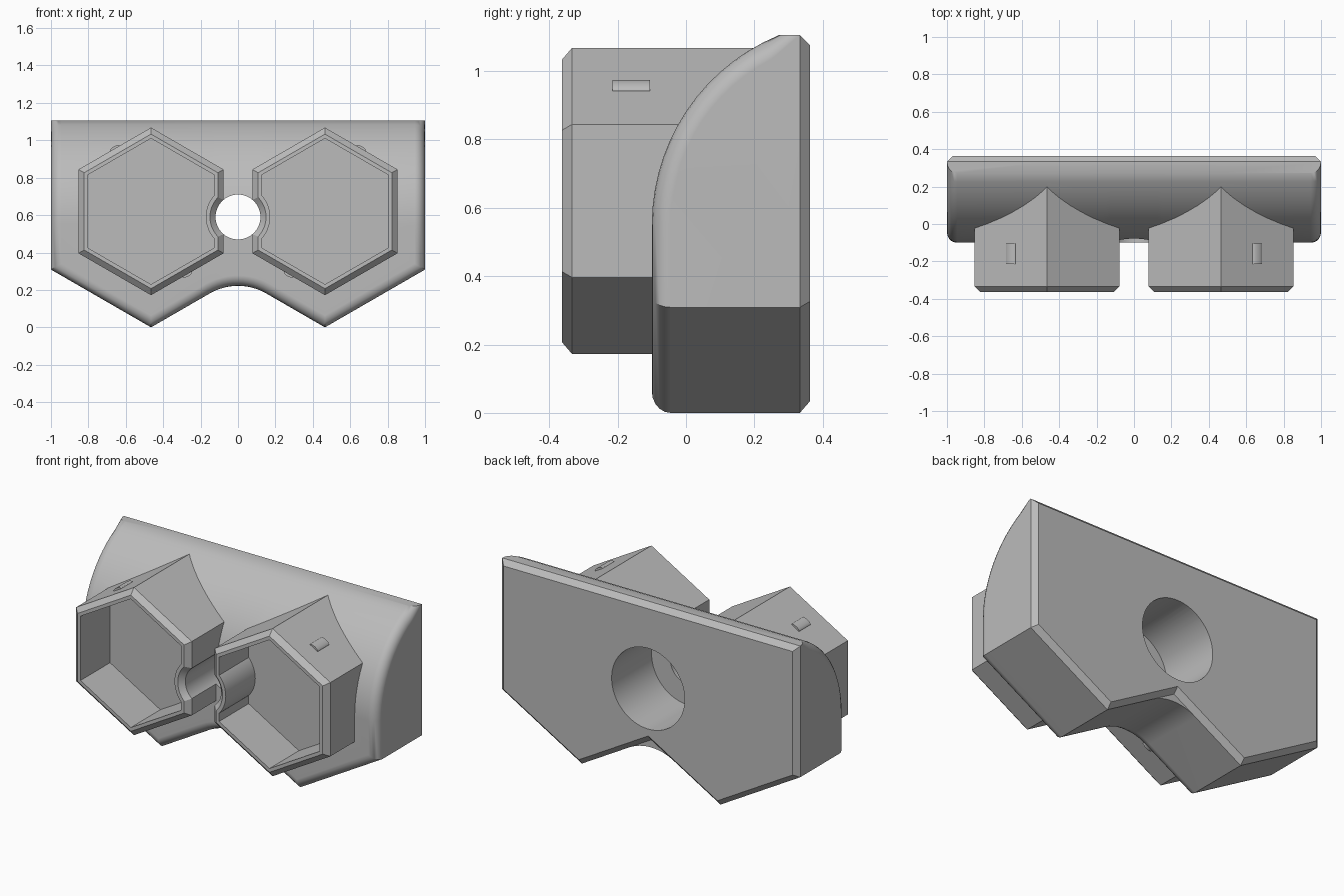
import bpy, bmesh
from math import sin, cos, sqrt, radians, tan, pi

if "Cube" in bpy.data.objects:
    bpy.data.objects.remove(bpy.data.objects["Cube"])

grey = bpy.data.materials.new("plain grey")
grey.use_nodes = True
grey.diffuse_color = (0.5, 0.5, 0.5, 1)
grey.node_tree.nodes["Principled BSDF"].inputs["Base Color"].default_value = (0.5, 0.5, 0.5, 1)

CUP_X, CUP_Z, APOTHEM = 0.465, 0.62, 0.388
HOLE_Z = 0.59
FRONT, BACK, CHAMFER = -0.363, 0.363, 0.03


def finish(name, bm):
    bmesh.ops.recalc_face_normals(bm, faces=bm.faces)
    mesh = bpy.data.meshes.new(name)
    bm.to_mesh(mesh)
    bm.free()
    mesh.materials.append(grey)
    obj = bpy.data.objects.new(name, mesh)
    bpy.context.collection.objects.link(obj)
    return obj


def turned(name, x, z, sides, profile, squash=1):
    """Solid with its axis along y, from (radius, y) rings."""
    bm = bmesh.new()
    rings = []
    for r, y in profile:
        angles = [2 * pi * k / sides for k in range(sides)]
        rings.append([bm.verts.new((x + r * sin(a), y, z + squash * r * cos(a))) for a in angles])
    for a, b in zip(rings, rings[1:]):
        for k in range(sides):
            j = (k + 1) % sides
            bm.faces.new((a[k], a[j], b[j], b[k]))
    bm.faces.new(rings[0])
    bm.faces.new(rings[-1])
    return finish(name, bm)


def combine(target, other, operation):
    mod = target.modifiers.new(operation.lower(), 'BOOLEAN')
    mod.operation, mod.object, mod.solver = operation, other, 'EXACT'
    bpy.context.view_layer.objects.active = target
    bpy.ops.object.modifier_apply(modifier=mod.name)
    bpy.data.objects.remove(other)


def v_line(x):
    """Height of the double-pointed lower edge."""
    return abs(abs(x) - CUP_X) * tan(radians(30))


def lower_edge(x):
    """Lower edge with the middle valley rounded."""
    r = 0.3
    if abs(x) >= r / 2:
        return v_line(x)
    return v_line(0) - r / cos(radians(30)) + sqrt(r * r - x * x)


def make_body():
    bm = bmesh.new()
    arc = [radians(67.6) * i / 14 for i in range(15)]
    curve = [(0.5 - 0.6 * cos(t), 0.55 + 0.6 * sin(t)) for t in arc]
    top = curve[-1][1]
    valley = [0.15 * i / 6 for i in range(-6, 7)]
    rings = []
    for x in [-1, -CUP_X] + valley + [CUP_X, 1]:
        low, v = lower_edge(x), v_line(x)
        inner = max(-1 + CHAMFER, min(1 - CHAMFER, x))
        edge = BACK - CHAMFER
        pts = [(x, -0.1, low)] + [(x, y, z) for y, z in curve]
        pts += [(x, edge, top), (inner, BACK, top - CHAMFER),
                (inner, BACK, v_line(inner) + CHAMFER / cos(radians(30))),
                (x, edge, v), (x, edge, low)]
        rings.append([bm.verts.new(p) for p in pts])
    for a, b in zip(rings, rings[1:]):
        for k in range(len(a)):
            j = (k + 1) % len(a)
            bm.faces.new((a[k], a[j], b[j], b[k]))
    for ring in (rings[0], rings[-1]):
        bm.faces.new(ring[:-4] + [ring[-2]])
        bm.faces.new(ring[-5:-1])
    bmesh.ops.remove_doubles(bm, verts=bm.verts, dist=0.0001)
    bmesh.ops.recalc_face_normals(bm, faces=bm.faces)

    # rounded border around the front
    def is_border(e):
        if len(e.link_faces) != 2:
            return False
        f, g = sorted((face.normal for face in e.link_faces), key=lambda n: n.y)
        return f.y < -0.3 and abs(f.x) < 0.01 and abs(g.y) < 0.1 and g.z < 0.5
    bmesh.ops.bevel(bm, geom=[e for e in bm.edges if is_border(e)], offset=0.055,
                    offset_type='OFFSET', segments=5, profile=0.5, affect='EDGES',
                    clamp_overlap=False)
    return finish("holder_body", bm)


body = make_body()
hex_radius = APOTHEM / cos(radians(30))
for side in (-1, 1):
    x = side * CUP_X
    # hexagonal cup with a chamfered rim
    cup = turned("hex_cup", x, CUP_Z, 6,
                 [(hex_radius - 0.035, FRONT), (hex_radius, FRONT + CHAMFER), (hex_radius, 0.25)])
    # pocket that leaves a wall around the centre hole
    pocket = turned("pocket_cutter", x, CUP_Z, 6, [(0.39, -0.5), (0.39, -0.08)])
    boss = turned("hole_wall", 0, HOLE_Z, 48, [(0.172, -0.6), (0.172, 0.1)])
    combine(pocket, boss, 'DIFFERENCE')
    combine(body, cup, 'UNION')
    combine(body, pocket, 'DIFFERENCE')
    # small grip ridges on the upper outer and lower inner faces
    for end in (-1, 1):
        ridge = turned("grip_ridge", 0, 0, 20, [(0.03, -0.215), (0.03, -0.105)], 0.4)
        ridge.location = (x + end * side * APOTHEM * 0.5, 0,
                          CUP_Z + end * APOTHEM * cos(radians(30)))
        ridge.rotation_euler.y = side * radians(30)
        bpy.context.view_layer.update()
        combine(body, ridge, 'UNION')

# stepped centre hole, wide at the back
drill = turned("drill_cutter", 0, HOLE_Z, 64,
               [(0.15, -0.5), (0.15, FRONT), (0.12, FRONT + CHAMFER),
                (0.12, -0.02), (0.245, -0.02), (0.245, 0.5)])
combine(body, drill, 'DIFFERENCE')

bpy.ops.object.select_all(action='DESELECT')
body.select_set(True)
bpy.context.view_layer.objects.active = body
bpy.ops.object.shade_smooth_by_angle(angle=radians(28))
weighted = body.modifiers.new("even_shading", 'WEIGHTED_NORMAL')
weighted.keep_sharp = True
